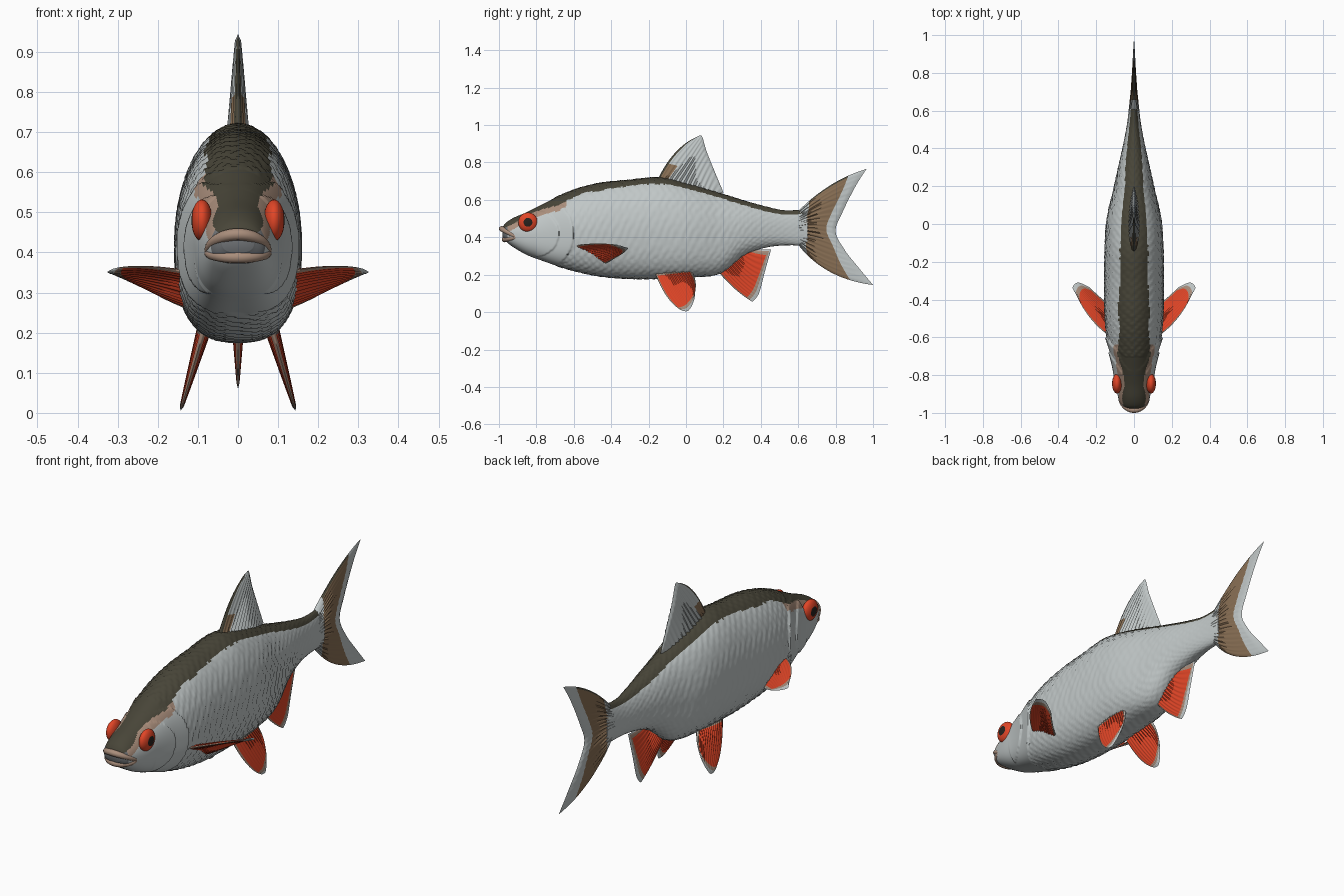
import bpy, bmesh, math
from mathutils import Vector

if "Cube" in bpy.data.objects:
    bpy.data.objects.remove(bpy.data.objects["Cube"])


def material(name, r, g, b):
    m = bpy.data.materials.new(name)
    m.use_nodes = True
    m.diffuse_color = (r, g, b, 1)
    bsdf = m.node_tree.nodes["Principled BSDF"]
    bsdf.inputs["Base Color"].default_value = (r, g, b, 1)
    bsdf.inputs["Roughness"].default_value = 0.6
    return m


silver = material("silver", 0.53, 0.57, 0.57)
olive = material("dark olive", 0.065, 0.06, 0.04)
tan = material("tan", 0.40, 0.27, 0.20)
brown = material("brown", 0.25, 0.16, 0.09)
red = material("orange red", 0.75, 0.06, 0.02)
black = material("black", 0.02, 0.015, 0.012)
grey = material("mouth grey", 0.16, 0.17, 0.18)


def spline(rows, t):
    """Catmull-Rom point on a list of equal-length tuples, t from 0 to 1."""
    n = len(rows) - 1
    i = min(int(t * n), n - 1)
    f = t * n - i
    a, b, c, d = (rows[max(0, min(n, i + k))] for k in (-1, 0, 1, 2))
    return [q + f / 2 * (r - p + f * (2 * p - 5 * q + 4 * r - s + f * (3 * (q - r) + s - p)))
            for p, q, r, s in zip(a, b, c, d)]


def finish(name, bm, mats, angle=50):
    bmesh.ops.recalc_face_normals(bm, faces=bm.faces)
    mesh = bpy.data.meshes.new(name)
    bm.to_mesh(mesh)
    bm.free()
    ob = bpy.data.objects.new(name, mesh)
    bpy.context.collection.objects.link(ob)
    for m in mats:
        mesh.materials.append(m)
    bpy.ops.object.select_all(action="DESELECT")
    ob.select_set(True)
    bpy.context.view_layer.objects.active = ob
    bpy.ops.object.shade_smooth_by_angle(angle=math.radians(angle))
    return ob


# Body stations: y, top, bottom, half width, lower limit of the dark back
STATIONS = [
    (-.98, .455, .40, .04, .44), (-.96, .48, .375, .065, .455),
    (-.92, .505, .345, .082, .475), (-.85, .535, .305, .1, .52),
    (-.77, .575, .275, .113, .55), (-.68, .62, .245, .128, .575),
    (-.57, .662, .215, .146, .63), (-.45, .69, .192, .154, .652),
    (-.3, .705, .18, .155, .675), (-.14, .718, .18, .153, .685),
    (.02, .683, .188, .143, .655), (.18, .635, .208, .108, .61),
    (.31, .595, .305, .08, .57), (.42, .565, .345, .056, .54),
    (.53, .543, .358, .036, .52), (.65, .55, .355, .022, .53)]


def gill_bulge(y, z):
    """Raised cheek plate and gill cover with a crisp rear edge."""
    r = math.hypot(y + .8, z - .42)
    if y < -.8 or z > .57 or r > .2:
        return 0
    return .012 * max(0, (r - .12) / .08) if r > .12 else .008 * (r / .12) ** 2


def scale_relief(y, a, half):
    """Overlapping scales in staggered rows."""
    row = a / (2 * math.pi) * 44
    k = math.floor(row)
    f = (y / .042 + .5 * (k % 2) + 1.2 * (row - k - .5) ** 2) % 1
    return .005 * f * min(1, half / .12)


def build_body():
    bm = bmesh.new()
    rings, sides = 250, 120
    limits, grid = [], []
    for i in range(rings + 1):
        y, top, bot, half, dark = spline(STATIONS, i / rings)
        zc = bot + .46 * (top - bot)
        ring = []
        for j in range(sides):
            a = 2 * math.pi * j / sides
            c, s = math.cos(a), math.sin(a)
            p = 1 if s > 0 else .75
            x = half * math.copysign(abs(c) ** p, c)
            h = top - zc if s > 0 else zc - bot
            z = zc + h * math.copysign(abs(s) ** p, s)
            d = gill_bulge(y, z) * abs(c)
            if math.hypot(y + .8, z - .42) > .2 and y > -.7:
                d += scale_relief(y, a, half)
            ring.append(bm.verts.new((x + d * c, y, z + d * s)))
        grid.append(ring)
        limits.append(dark)
    for i in range(rings):
        for j in range(sides):
            k = (j + 1) % sides
            f = bm.faces.new((grid[i][j], grid[i][k], grid[i + 1][k], grid[i + 1][j]))
            m = f.calc_center_median()
            # Dark back, tan head margin, grey mouth opening
            if m.z > limits[i]:
                f.material_index = 1
            elif m.y < -.955:
                f.material_index = 3
            elif m.y < -.64 and m.z > limits[i] - .03:
                f.material_index = 2
    nose = bm.faces.new(grid[0])
    nose.material_index = 3
    bm.faces.new(grid[-1])
    finish("body", bm, (silver, olive, tan, grey))


def fin(name, rays, thick, side, mats, rule, sign=1, folds=14):
    """Lens-shaped fin through rays of (base, middle, tip) points."""
    bm = bmesh.new()
    nu, nv = 24, 56
    flat = [sum(r, ()) for r in rays]
    side = Vector(side).normalized()
    faces = []
    for face_side in (1, -1):
        grid = []
        for i in range(nv + 1):
            v = i / nv
            q = spline(flat, v)
            b, m, t = (Vector(q[k:k + 3]) for k in (0, 3, 6))
            col = []
            for j in range(nu + 1):
                u = j / nu
                p = b * (1 - u) * (1 - 2 * u) + m * 4 * u * (1 - u) + t * u * (2 * u - 1)
                w = thick * math.sin(math.pi * v) ** .5 * (1 - .75 * u) if 0 < i < nv else 0
                w *= 1 + .2 * math.cos(2 * math.pi * folds * v)
                w *= min(1, (nu - j) / 2)
                p = p + side * w * face_side
                col.append(bm.verts.new((p.x * sign, p.y, p.z)))
            grid.append(col)
        for i in range(nv):
            for j in range(nu):
                f = bm.faces.new((grid[i][j], grid[i + 1][j], grid[i + 1][j + 1], grid[i][j + 1]))
                f.material_index = rule((j + .5) / nu, (i + .5) / nv)
    bmesh.ops.remove_doubles(bm, verts=bm.verts, dist=.0004)
    finish(name, bm, mats, 60)


def median(rays):
    return [tuple((0, y, z) for y, z in ray) for ray in rays]


def splayed(rays):
    """Lean the belly fins outward as they drop."""
    return [tuple((.145 - .29 * z, y, z) for y, z in ray) for ray in rays]


build_body()

# Dorsal fin: silver with a dark front edge
fin("dorsal_fin", median([
    ((-.155, .70), (-.06, .85), (.06, .938)), ((-.09, .69), (.01, .83), (.085, .94)),
    ((0, .66), (.055, .77), (.11, .86)), ((.09, .63), (.12, .7), (.15, .76)),
    ((.16, .61), (.18, .63), (.2, .64))]), .026, (1, 0, 0),
    (silver, olive, brown),
    lambda u, v: 1 if v < .05 else 2 if v < .2 and u < .3 else 0)

# Tail fin: brown web with silver margins
fin("tail_fin", median([
    ((.6, .54), (.775, .68), (.965, .765)), ((.6, .51), (.76, .61), (.905, .67)),
    ((.6, .48), (.72, .52), (.835, .53)), ((.6, .45), (.7, .45), (.8, .43)),
    ((.6, .41), (.72, .38), (.85, .33)), ((.6, .38), (.74, .29), (.925, .235)),
    ((.6, .36), (.77, .215), (1, .145))]), .024, (1, 0, 0),
    (silver, brown, olive),
    lambda u, v: 0 if u > .76 or u < .15 else 2 if v < .03 else 1, folds=20)


def red_fin(u, v):
    """Red centre, tan rim, pale outer margin."""
    if u > .93 or v > .97:
        return 0
    return 1 if u > .82 or v > .9 or v < .05 or u < .08 else 2


RED_SET = (silver, tan, red)

fin("anal_fin", median([
    ((.17, .22), (.26, .125), (.355, .055)), ((.22, .26), (.3, .17), (.39, .1)),
    ((.28, .3), (.35, .24), (.42, .21)), ((.33, .34), (.4, .335), (.455, .335))]),
    .017, (1, 0, 0), RED_SET, red_fin)

PELVIC = splayed([
    ((-.17, .22), (-.1, .08), (-.015, .005)), ((-.1, .22), (-.04, .1), (.015, .01)),
    ((-.03, .22), (.02, .14), (.042, .06)), ((.03, .22), (.05, .17), (.05, .115))])

PECTORAL = [
    ((.12, -.6, .35), (.23, -.5, .365), (.31, -.365, .36)),
    ((.12, -.55, .33), (.22, -.44, .345), (.325, -.335, .35)),
    ((.12, -.48, .29), (.21, -.4, .315), (.295, -.31, .34)),
    ((.12, -.43, .26), (.17, -.395, .28), (.235, -.335, .315))]


def eye(name, sign):
    bm = bmesh.new()
    bmesh.ops.create_uvsphere(bm, u_segments=32, v_segments=20, radius=.052)
    for f in bm.faces:
        c = f.calc_center_median()
        f.material_index = 1 if math.hypot(c.x, c.y) < .021 else 0
    for v in bm.verts:
        x, y, z = v.co
        v.co = (sign * (.09 + z * .5), -.845 + x, .48 + y)
    finish(name, bm, (red, black))


for label, sign in (("left", 1), ("right", -1)):
    fin(label + "_pelvic_fin", PELVIC, .016, (1, 0, .3), RED_SET, red_fin, sign)
    fin(label + "_pectoral_fin", PECTORAL, .013, (-.4, -.2, 1), RED_SET, red_fin, sign)
    eye(label + "_eye", sign)


# Lips: tapered arcs around the mouth opening
def lip(name, reach, rise):
    curve = bpy.data.curves.new(name, "CURVE")
    curve.dimensions = "3D"
    curve.bevel_depth = .015
    curve.bevel_resolution = 4
    curve.use_fill_caps = True
    sp = curve.splines.new("POLY")
    steps = 24
    sp.points.add(steps)
    for i, p in enumerate(sp.points):
        a = math.pi * (i / steps - .5)
        c = math.cos(a)
        p.co = (.075 * math.sin(a), -.905 - reach * c, .4 + rise * c, 1)
        p.radius = .6 + .4 * c
    sp.use_smooth = True
    curve.materials.append(tan)
    bpy.context.collection.objects.link(bpy.data.objects.new(name, curve))


lip("upper_lip", .08, .045)
lip("lower_lip", .065, -.012)
